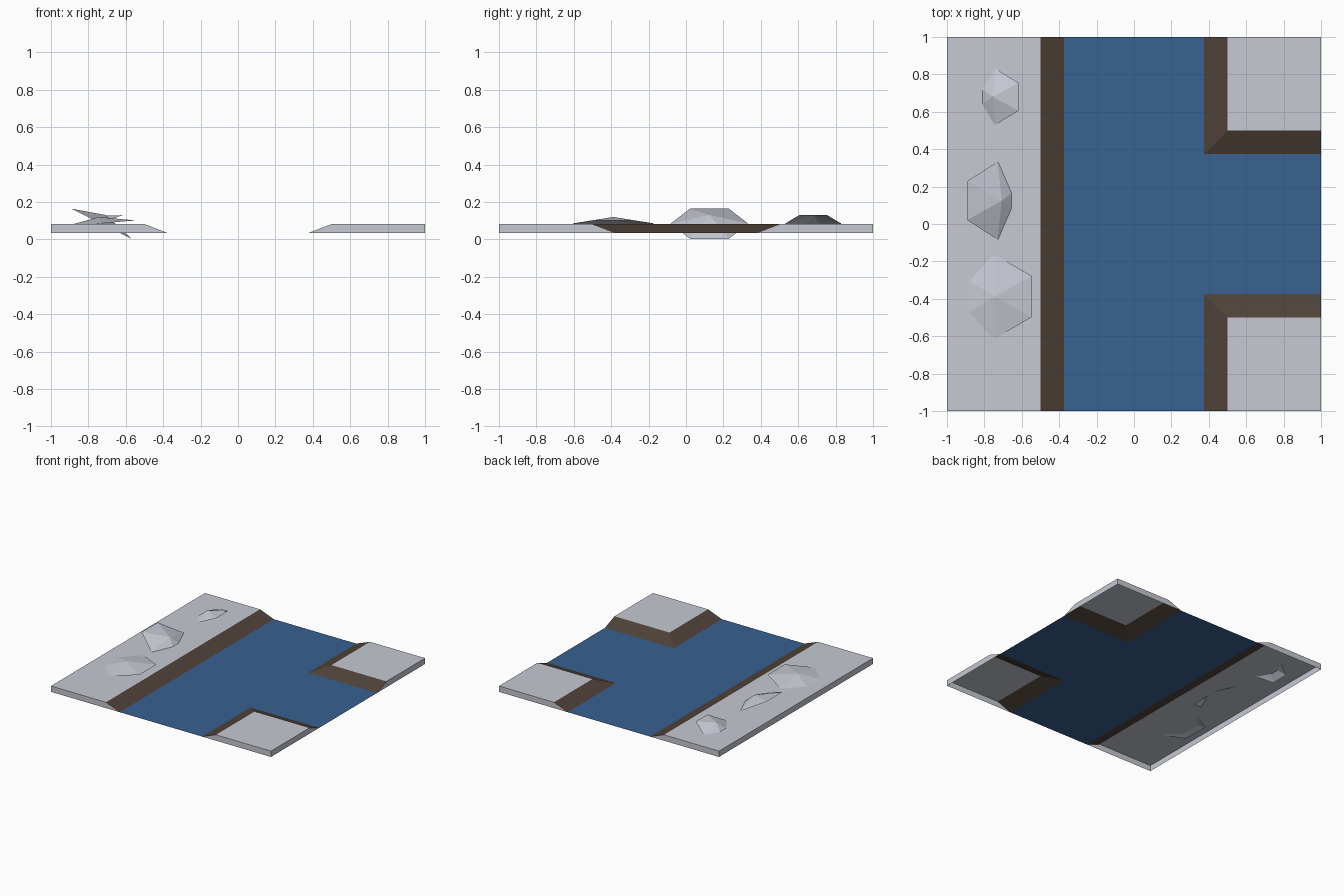
import bpy, bmesh
from math import radians, cos, sin, tau
from mathutils import Matrix

cube = bpy.data.objects.get("Cube")
if cube:
    bpy.data.objects.remove(cube, do_unlink=True)

LOW, HIGH = 0.034, 0.082      # water level and land level
EDGE, FOOT = 0.5, 0.375       # top and foot of the banks


def material(name, srgb):
    lin = [((c + 0.055) / 1.055) ** 2.4 for c in srgb] + [1]
    m = bpy.data.materials.new(name)
    m.use_nodes = True
    m.diffuse_color = lin
    m.node_tree.nodes["Principled BSDF"].inputs["Base Color"].default_value = lin
    return m


STONE = material("pale_stone", (0.78, 0.79, 0.83))
EARTH = material("brown_earth", (0.31, 0.26, 0.225))
WATER = material("river_blue", (0.22, 0.38, 0.57))


def finish(name, bm, *mats):
    me = bpy.data.meshes.new(name)
    bm.to_mesh(me)
    bm.free()
    for m in mats:
        me.materials.append(m)
    ob = bpy.data.objects.new(name, me)
    bpy.context.collection.objects.link(ob)
    return ob


def land(name, x0, x1, y0, y1):
    """Raised block with an open underside; sides inside the tile slope down."""
    def foot(v):
        return v if abs(v) == 1 else (FOOT if v > 0 else -FOOT)
    corners = [(x0, y0), (x1, y0), (x1, y1), (x0, y1)]
    bm = bmesh.new()
    top = [bm.verts.new((x, y, HIGH)) for x, y in corners]
    low = [bm.verts.new((foot(x), foot(y), LOW)) for x, y in corners]
    bm.faces.new(top)
    for i in range(4):
        j = (i + 1) % 4
        bm.faces.new((low[i], low[j], top[j], top[i]))
    bm.normal_update()
    # sloping faces are earth, level and upright ones are stone
    for f in bm.faces:
        f.material_index = int(0.1 < f.normal.z < 0.99)
    finish(name, bm, STONE, EARTH)


def rock(name, centre, radius, height, tilt):
    """Open six-sided cone, leaning about the y axis."""
    bm = bmesh.new()
    rim = [bm.verts.new((radius * sin(tau * i / 6), radius * cos(tau * i / 6), 0))
           for i in range(6)]
    tip = bm.verts.new((0, 0, height))
    for i in range(6):
        bm.faces.new((rim[(i + 1) % 6], rim[i], tip))
    bm.transform(Matrix.Translation(centre) @ Matrix.Rotation(radians(tilt), 4, 'Y'))
    finish(name, bm, STONE)


# Land around the river junction
land("long_bank", -1, -EDGE, -1, 1)
land("front_corner_bank", EDGE, 1, -1, -EDGE)
land("back_corner_bank", EDGE, 1, EDGE, 1)

# T-shaped water surface
bm = bmesh.new()
outline = [(-FOOT, -1), (FOOT, -1), (FOOT, -FOOT), (1, -FOOT),
           (1, FOOT), (FOOT, FOOT), (FOOT, 1), (-FOOT, 1)]
bm.faces.new([bm.verts.new((x, y, LOW)) for x, y in outline])
finish("river", bm, WATER)

# Rocks half sunk in the long bank
rock("back_rock", (-0.74, 0.68, 0.085), 0.15, 0.045, -20)
rock("middle_rock", (-0.73, 0.125, 0.084), 0.208, 0.052, 26.5)
rock("front_rock", (-0.74, -0.388, 0.085), 0.222, 0.035, -5)
